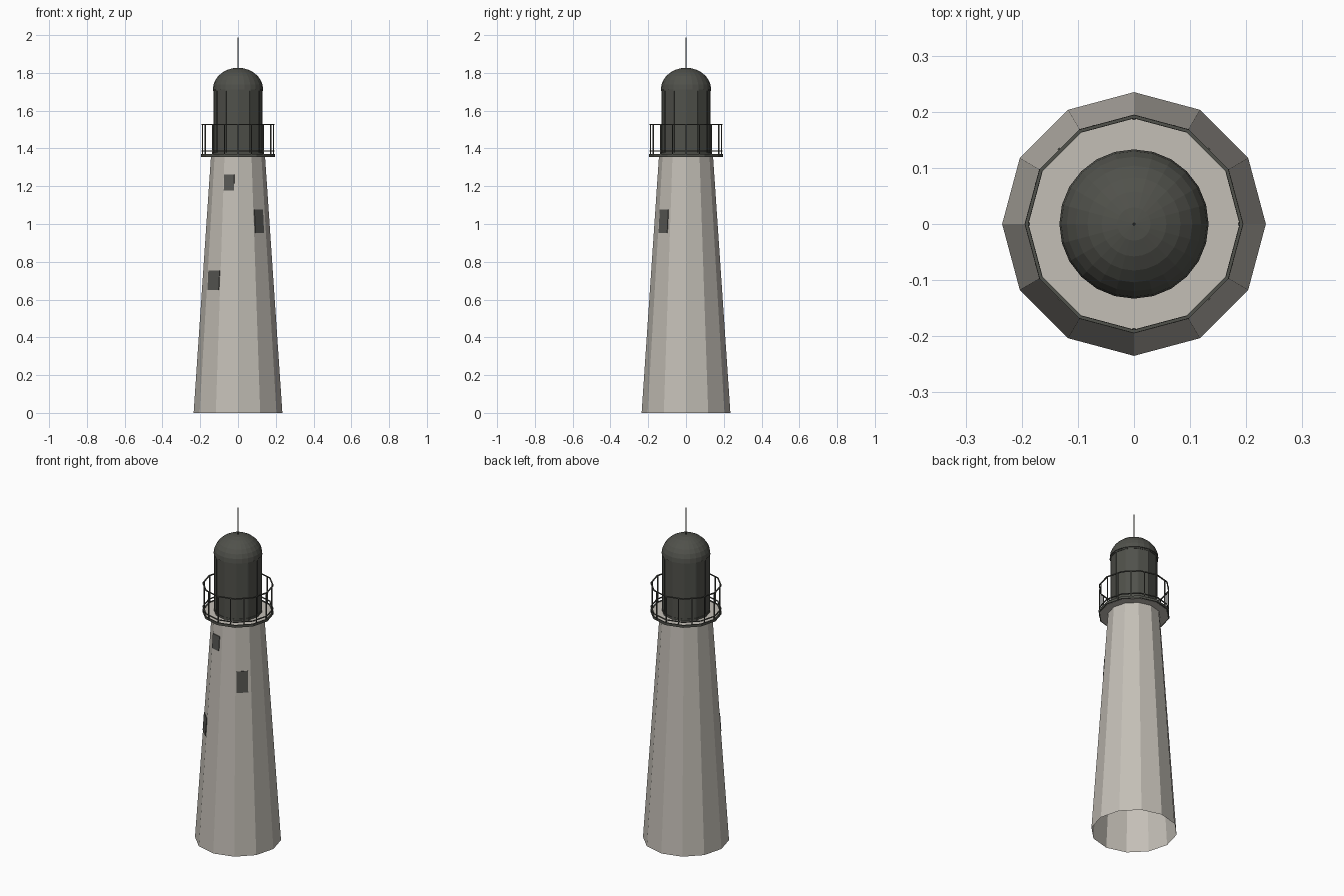
import bpy, bmesh, math
from mathutils import Matrix, Vector

cube = bpy.data.objects.get("Cube")
if cube:
    bpy.data.objects.remove(cube, do_unlink=True)

SIDES = 12
BASE_R, TOP_R, DECK_Z = 0.235, 0.143, 1.36


def material(name, r, g, b):
    m = bpy.data.materials.new(name)
    m.use_nodes = True
    m.diffuse_color = (r, g, b, 1)
    m.node_tree.nodes["Principled BSDF"].inputs["Base Color"].default_value = (r, g, b, 1)
    return m


stone = material("pale stone", 0.55, 0.52, 0.47)
metal = material("grey green metal", 0.08, 0.082, 0.07)
pane = material("window grey", 0.095, 0.095, 0.087)


def make(name, bm, mat):
    mesh = bpy.data.meshes.new(name)
    bm.to_mesh(mesh)
    bm.free()
    mesh.materials.append(mat)
    ob = bpy.data.objects.new(name, mesh)
    bpy.context.collection.objects.link(ob)
    return ob


def lathe(name, profile, sides, mat, closed=False):
    """Spin a (radius, z) profile round the z axis, first corner on +x."""
    bm = bmesh.new()
    pts = [bm.verts.new((r, 0, z)) for r, z in profile]
    pairs = list(zip(pts, pts[1:])) + ([(pts[-1], pts[0])] if closed else [])
    edges = [bm.edges.new(p) for p in pairs]
    bmesh.ops.spin(bm, geom=pts + edges, axis=(0, 0, 1), cent=(0, 0, 0),
                   angle=math.tau, steps=sides, use_duplicate=False)
    bmesh.ops.remove_doubles(bm, verts=bm.verts, dist=0.0001)
    bmesh.ops.dissolve_degenerate(bm, edges=bm.edges, dist=0.0001)
    bmesh.ops.recalc_face_normals(bm, faces=bm.faces)
    return make(name, bm, mat)


def ring(name, radius, z, width, height, mat):
    w, h = width / 2, height / 2
    return lathe(name, [(radius - w, z - h), (radius + w, z - h),
                        (radius + w, z + h), (radius - w, z + h)], SIDES, mat, True)


def posts(name, count, radius, z0, z1, thick, mat):
    """A circle of thin upright bars."""
    bm = bmesh.new()
    for i in range(count):
        turn = Matrix.Rotation(math.tau * i / count, 4, 'Z')
        place = turn @ Matrix.Translation((radius, 0, (z0 + z1) / 2))
        bmesh.ops.create_cube(bm, size=1, matrix=place @ Matrix.Diagonal((thick, thick, z1 - z0, 1)))
    return make(name, bm, mat)


# Tapered tower, open underneath
tower = lathe("tower", [(BASE_R, 0), (TOP_R, DECK_Z)], SIDES, stone)
for poly in tower.data.polygons:
    if poly.normal.xy.dot(poly.center.xy) < 0:
        poly.flip()

# Gallery deck and its dark rim
lathe("gallery_deck", [(0, 1.355), (0.188, 1.355), (0.188, 1.366), (0, 1.366)], SIDES, stone)
ring("deck_rim", 0.1915, 1.363, 0.007, 0.014, metal)

# Railing
ring("lower_rail", 0.1915, 1.387, 0.006, 0.005, metal)
ring("top_rail", 0.1915, 1.527, 0.006, 0.006, metal)
posts("railing_posts", 16, 0.188, 1.36, 1.527, 0.005, metal)

# Lantern room with frame
lathe("lantern_room", [(0.129, DECK_Z), (0.129, 1.715)], SIDES, metal)
posts("lantern_mullions", SIDES, 0.127, DECK_Z, 1.712, 0.006, metal)
ring("lantern_sill", 0.129, 1.372, 0.005, 0.012, metal)
ring("lantern_head", 0.129, 1.708, 0.005, 0.008, metal)

# Dome and spire
RINGS = 7
dome = [(0.133 * math.cos(a), 1.713 + 0.114 * math.sin(a))
        for a in (math.pi / 2 * i / RINGS for i in range(RINGS + 1))]
lathe("dome", [(0.125, 1.711)] + dome, 24, metal)
lathe("spire", [(0.003, 1.82), (0.002, 1.988), (0, 1.988)], 8, metal)


# Windows: thin plates leaning with the wall
def window(name, angle, z, width, height, shift):
    slope = (BASE_R - TOP_R) / DECK_Z
    apothem = (BASE_R - slope * z) * math.cos(math.pi / SIDES)
    a = math.radians(angle)
    out = Vector((math.cos(a), math.sin(a), slope)).normalized()
    side = Vector((-math.sin(a), math.cos(a), 0))
    up = out.cross(side)
    spot = Vector((math.cos(a) * apothem, math.sin(a) * apothem, z)) + side * shift
    place = Matrix((out, side, up)).transposed().to_4x4()
    place.translation = spot
    bm = bmesh.new()
    bmesh.ops.create_cube(bm, size=1, matrix=place @ Matrix.Diagonal((0.007, width, height, 1)))
    make(name, bm, pane)


window("upper_window", -105, 1.22, 0.056, 0.086, -0.009)
window("middle_window", -45, 1.015, 0.064, 0.125, -0.005)
window("lower_window", -135, 0.702, 0.084, 0.105, 0.001)
